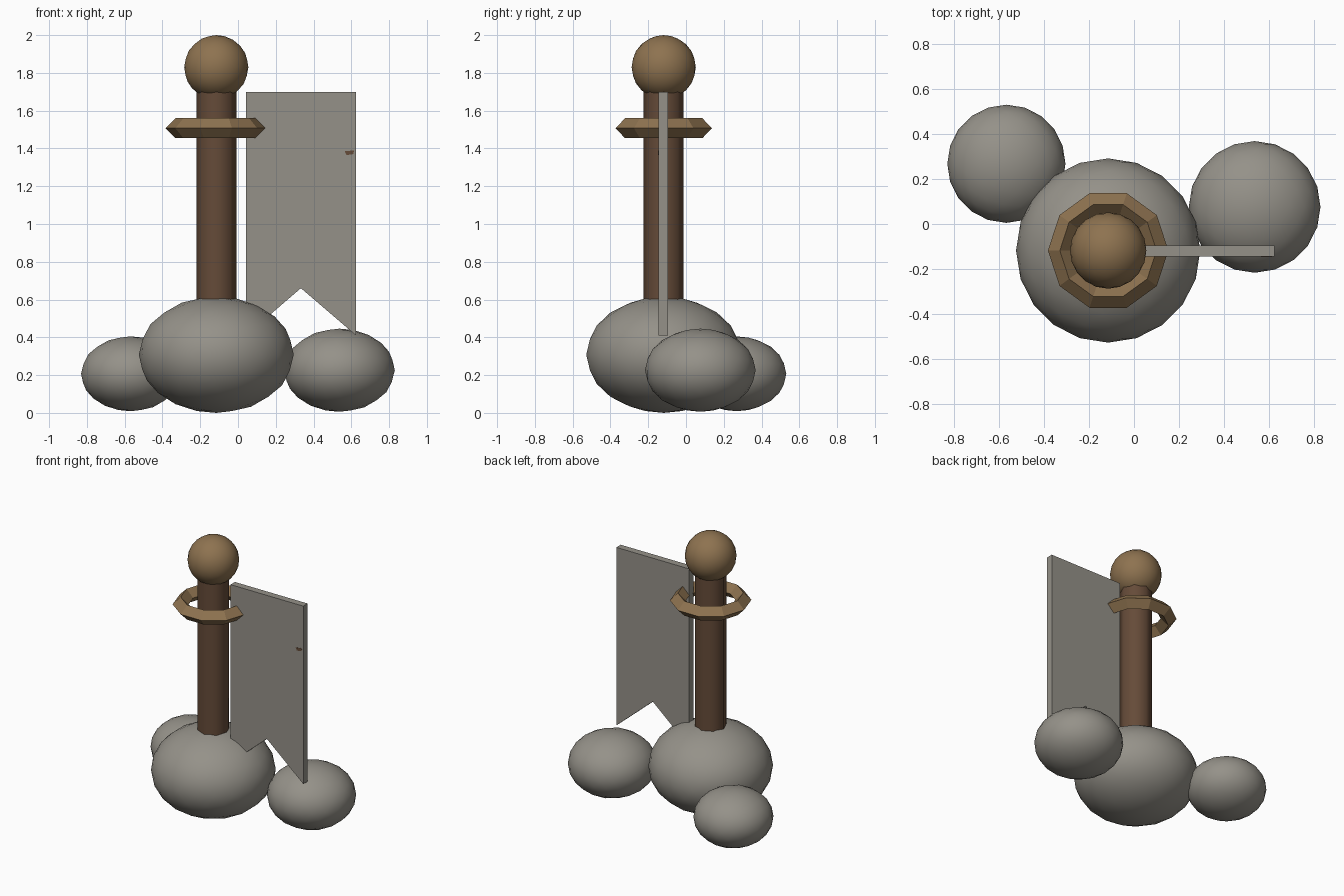
import bpy
import bmesh
from mathutils import Vector

cube = bpy.data.objects.get("Cube")
if cube:
    bpy.data.objects.remove(cube, do_unlink=True)


def material(name, rgb):
    mat = bpy.data.materials.new(name)
    mat.use_nodes = True
    color = (*rgb, 1.0)
    mat.diffuse_color = color
    mat.node_tree.nodes["Principled BSDF"].inputs["Base Color"].default_value = color
    return mat


STONE = material("stone grey", (0.30, 0.285, 0.25))
WOOD = material("dark wood", (0.13, 0.07, 0.04))
BRASS = material("dull brass", (0.27, 0.17, 0.08))

AXIS_X, AXIS_Y = -0.115, -0.118


def finish(name, mat, smooth=False):
    obj = bpy.context.object
    obj.name = name
    obj.data.materials.append(mat)
    if smooth:
        bpy.ops.object.shade_smooth_by_angle(angle=0.9)
    return obj


def ball(name, center, radii, mat):
    bpy.ops.mesh.primitive_ico_sphere_add(subdivisions=3, radius=1, location=center)
    bpy.context.object.scale = radii
    bpy.ops.object.transform_apply(location=False, rotation=False, scale=True)
    return finish(name, mat, smooth=True)


def slab(name, outline, y_front, y_back, mat):
    """Extrude an x-z outline from y_front to y_back."""
    bm = bmesh.new()
    face = bm.faces.new([bm.verts.new((x, y_front, z)) for x, z in outline])
    moved = bmesh.ops.extrude_face_region(bm, geom=[face])["geom"]
    bmesh.ops.translate(bm, vec=Vector((0, y_back - y_front, 0)),
                        verts=[g for g in moved if isinstance(g, bmesh.types.BMVert)])
    bmesh.ops.recalc_face_normals(bm, faces=bm.faces)
    mesh = bpy.data.meshes.new(name)
    bm.to_mesh(mesh)
    bm.free()
    mesh.materials.append(mat)
    obj = bpy.data.objects.new(name, mesh)
    bpy.context.collection.objects.link(obj)
    return obj


# Three squashed base stones
ball("main_stone", (AXIS_X, AXIS_Y, 0.308), (0.41, 0.41, 0.308), STONE)
ball("left_stone", (0.537, 0.076, 0.226), (0.293, 0.293, 0.22), STONE)
ball("right_stone", (-0.568, 0.268, 0.207), (0.263, 0.263, 0.198), STONE)

# Post rising out of the main stone
bpy.ops.mesh.primitive_cylinder_add(vertices=8, radius=0.106, depth=1.42,
                                    location=(AXIS_X, AXIS_Y, 1.01))
finish("post", WOOD, smooth=True)

# Round finial
ball("finial", (AXIS_X, AXIS_Y, 1.83), (0.17, 0.17, 0.17), BRASS)

# Faceted hoop floating round the post
bpy.ops.mesh.primitive_torus_add(major_segments=10, minor_segments=4,
                                 major_radius=0.215, minor_radius=0.053,
                                 location=(AXIS_X, AXIS_Y, 1.507))
finish("hoop", BRASS)

# Swallow-tailed banner with a small mark on its front
slab("banner", [(0.042, 0.41), (0.333, 0.66), (0.625, 0.41), (0.625, 1.70), (0.042, 1.70)],
     -0.145, -0.095, STONE)
slab("banner_mark", [(0.565, 1.385), (0.575, 1.365), (0.61, 1.37), (0.615, 1.39)],
     -0.147, -0.143, WOOD)
